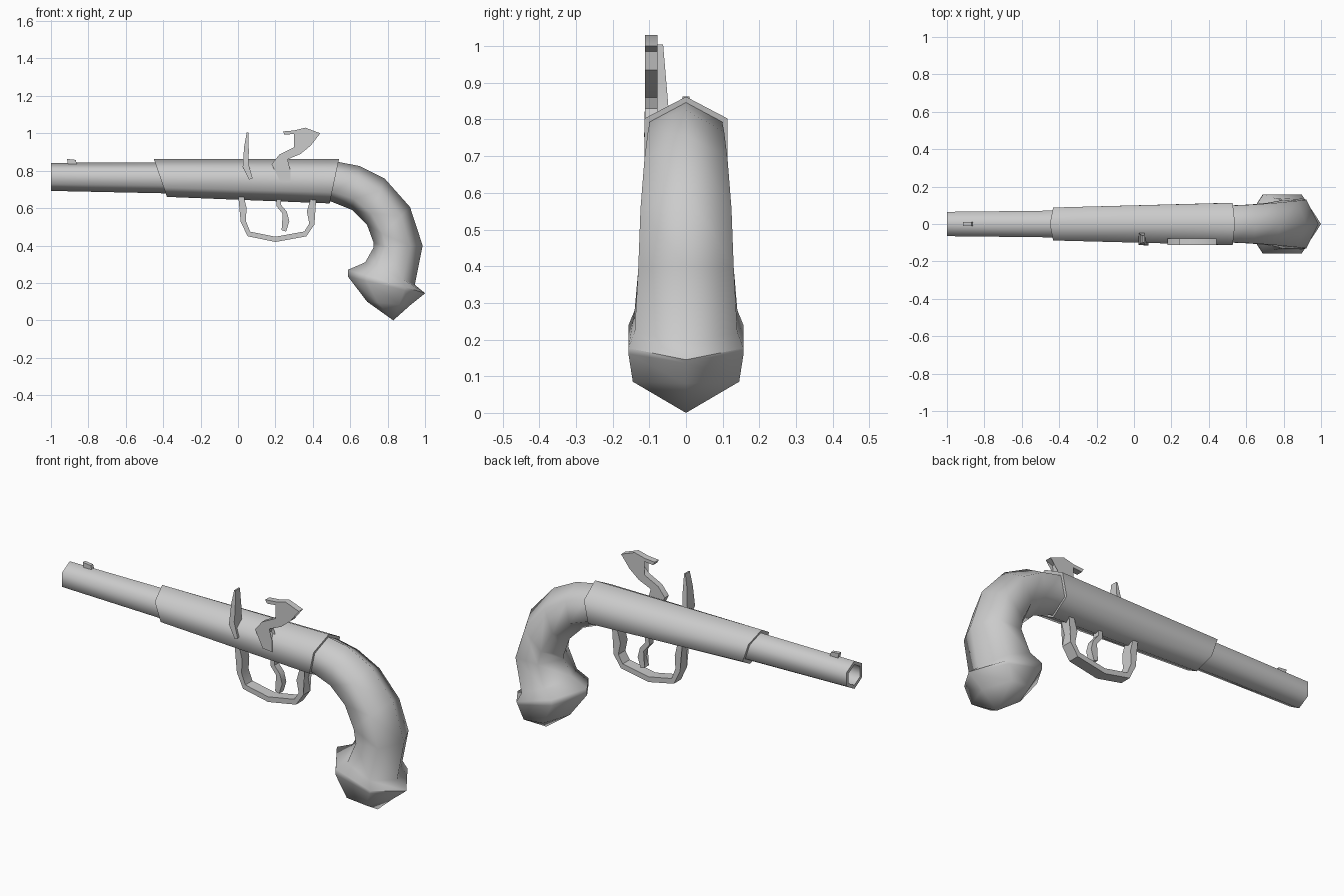
import bpy, bmesh
from math import sin, cos, pi, radians
from mathutils import Vector

if "Cube" in bpy.data.objects:
    bpy.data.objects.remove(bpy.data.objects["Cube"])


def finish(name, bm, angle):
    bmesh.ops.recalc_face_normals(bm, faces=bm.faces)
    mesh = bpy.data.meshes.new(name)
    bm.to_mesh(mesh)
    bm.free()
    obj = bpy.data.objects.new(name, mesh)
    bpy.context.collection.objects.link(obj)
    bpy.ops.object.select_all(action='DESELECT')
    obj.select_set(True)
    bpy.context.view_layer.objects.active = obj
    bpy.ops.object.shade_smooth_by_angle(angle=radians(angle))
    return obj


def hex_loft(name, sections, angle=65):
    """Skin six-sided rings; each is (upper x, z, lower x, z, half width)."""
    bm = bmesh.new()
    rings = []
    for ux, uz, lx, lz, w in sections:
        ring = []
        for k in range(6):
            a = k * pi / 3
            t = (1 - cos(a)) / 2
            ring.append(bm.verts.new((ux + (lx - ux) * t,
                                      w * sin(a) / sin(pi / 3),
                                      uz + (lz - uz) * t)))
        rings.append(ring)
    for a, b in zip(rings, rings[1:]):
        for k in range(6):
            n = (k + 1) % 6
            bm.faces.new((a[k], a[n], b[n], b[k]))
    bm.faces.new(rings[0])
    bm.faces.new(rings[-1])
    bmesh.ops.remove_doubles(bm, verts=bm.verts, dist=0.0015)
    return finish(name, bm, angle)


def plate(name, outline, y0, y1, angle=35):
    """Extrude an x/z outline between two depths."""
    bm = bmesh.new()
    front = [bm.verts.new((x, y0, z)) for x, z in outline]
    back = [bm.verts.new((x, y1, z)) for x, z in outline]
    bm.faces.new(front)
    bm.faces.new(back)
    for i in range(len(front)):
        j = (i + 1) % len(front)
        bm.faces.new((front[i], front[j], back[j], back[i]))
    bmesh.ops.triangulate(bm, faces=[f for f in bm.faces if len(f.verts) > 4])
    return finish(name, bm, angle)


def strip(name, path, thick, half_width):
    """Bent flat bar following an x/z path."""
    pts = [Vector(p) for p in path]
    left, right = [], []
    for i, p in enumerate(pts):
        d = (pts[min(i + 1, len(pts) - 1)] - pts[max(i - 1, 0)]).normalized()
        n = Vector((-d.y, d.x)) * thick / 2
        left.append(p + n)
        right.append(p - n)
    return plate(name, left + right[::-1], -half_width, half_width)


# Barrel with hollow bore
hex_loft("barrel", [
    (-0.30, 0.845, -0.30, 0.677, 0.073),
    (-1.00, 0.842, -1.00, 0.692, 0.065),
    (-1.00, 0.822, -1.00, 0.712, 0.048),
    (-0.55, 0.822, -0.55, 0.712, 0.048)])

# Front sight
plate("front_sight", [(-0.908, 0.83), (-0.915, 0.863), (-0.868, 0.858),
                      (-0.86, 0.83)], -0.01, 0.01)

# Stock around the breech, with slanted ends
hex_loft("stock", [
    (-0.45, 0.862, -0.38, 0.66, 0.088),
    (0.54, 0.862, 0.49, 0.625, 0.113)])

# Curved grip flaring into the pommel
hex_loft("grip", [
    (0.50, 0.848, 0.45, 0.640, 0.099),
    (0.54, 0.846, 0.50, 0.634, 0.099),
    (0.65, 0.825, 0.61, 0.590, 0.104),
    (0.785, 0.757, 0.69, 0.510, 0.113),
    (0.92, 0.605, 0.725, 0.415, 0.124),
    (0.987, 0.400, 0.725, 0.390, 0.130),
    (0.945, 0.190, 0.68, 0.310, 0.140),
    (1.00, 0.145, 0.587, 0.270, 0.157),
    (0.99, 0.136, 0.587, 0.235, 0.157),
    (0.92, 0.080, 0.69, 0.100, 0.145),
    (0.83, 0.0, 0.83, 0.0, 0.0)])

# Trigger guard and trigger
strip("trigger_guard", [
    (0.015, 0.67), (0.032, 0.60), (0.028, 0.53), (0.058, 0.462),
    (0.20, 0.433), (0.36, 0.462), (0.395, 0.515), (0.382, 0.58),
    (0.405, 0.66)], 0.028, 0.03)
strip("trigger", [(0.22, 0.67), (0.217, 0.615), (0.25, 0.575),
                  (0.262, 0.53), (0.245, 0.478)], 0.025, 0.018)

# S-shaped hammer on the side of the stock
plate("hammer", [
    (0.24, 1.01), (0.25, 0.992), (0.33, 1.0), (0.345, 0.97), (0.30, 0.925),
    (0.22, 0.885), (0.18, 0.835), (0.20, 0.795), (0.24, 0.78), (0.225, 0.745),
    (0.28, 0.74), (0.28, 0.80), (0.252, 0.83), (0.265, 0.86), (0.335, 0.89),
    (0.39, 0.935), (0.40, 0.985), (0.44, 1.0), (0.36, 1.03), (0.30, 1.015)],
    -0.112, -0.078)

# Striking plate ahead of the hammer, narrowing upward
frizzen = plate("striking_plate", [
    (0.047, 1.005), (0.055, 1.005), (0.058, 0.90), (0.055, 0.84),
    (0.078, 0.76), (0.06, 0.752), (0.025, 0.82), (0.033, 0.93)],
    -0.114, -0.045)
for v in frizzen.data.vertices:
    t = max(0, v.co.z - 0.8) / 0.2
    v.co.y += t * (0.014 if v.co.y < -0.08 else -0.017)
